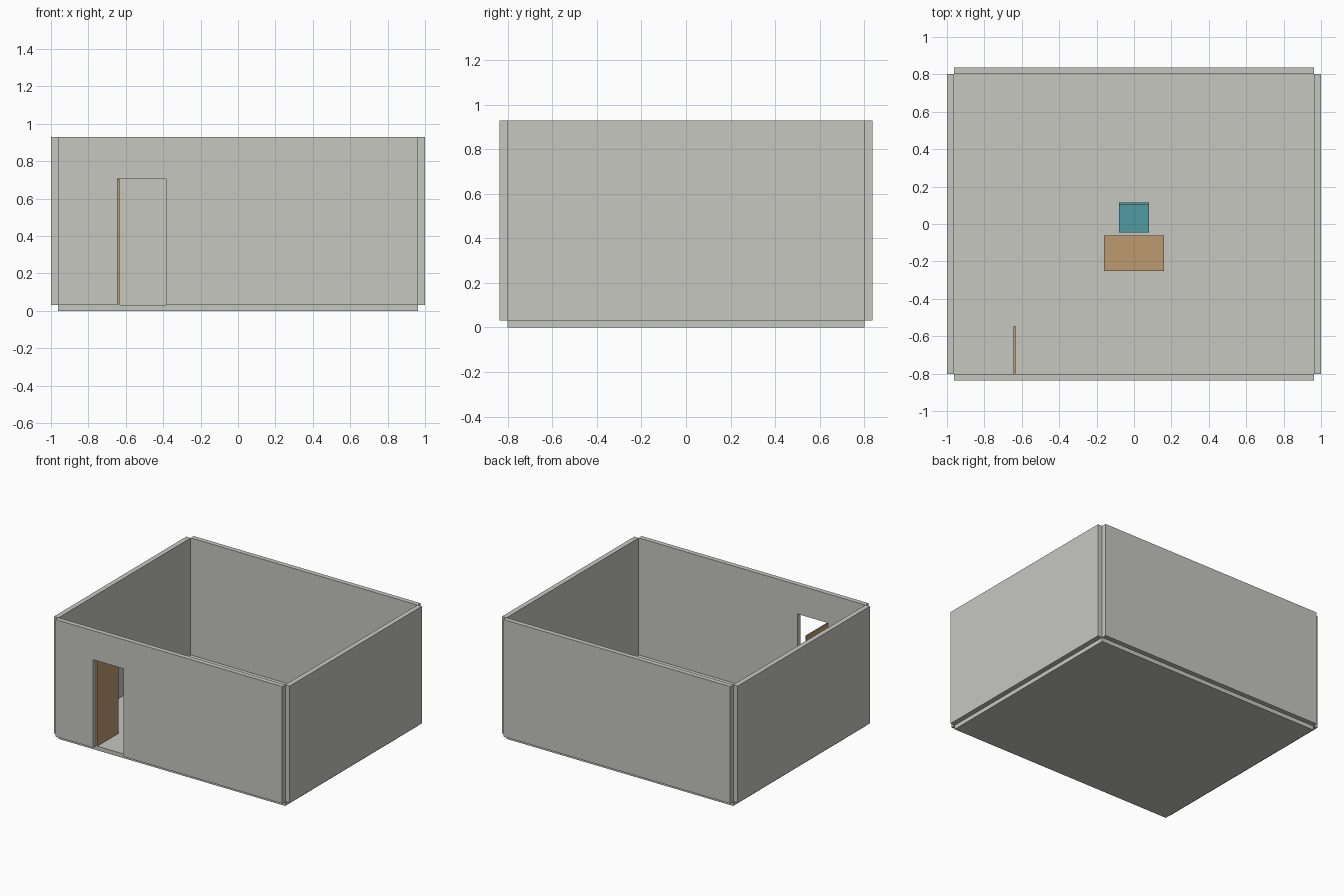
import bpy
import bmesh
from mathutils import Vector

cube = bpy.data.objects.get("Cube")
if cube:
    bpy.data.objects.remove(cube, do_unlink=True)


def material(name, rgb):
    mat = bpy.data.materials.new(name)
    mat.use_nodes = True
    mat.diffuse_color = (*rgb, 1)
    mat.node_tree.nodes["Principled BSDF"].inputs["Base Color"].default_value = (*rgb, 1)
    return mat


plaster = material("pale grey plaster", (0.57, 0.575, 0.535))
wood = material("light wood", (0.51, 0.325, 0.16))
teal = material("teal fabric", (0.084, 0.33, 0.365))


def finish(bm, name, mat):
    bmesh.ops.recalc_face_normals(bm, faces=bm.faces)
    mesh = bpy.data.meshes.new(name)
    bm.to_mesh(mesh)
    bm.free()
    mesh.materials.append(mat)
    obj = bpy.data.objects.new(name, mesh)
    bpy.context.collection.objects.link(obj)
    return obj


def box(name, low, high, mat):
    low, high = Vector(low), Vector(high)
    bm = bmesh.new()
    bmesh.ops.create_cube(bm, size=1)
    bmesh.ops.scale(bm, vec=high - low, verts=bm.verts)
    bmesh.ops.translate(bm, vec=(low + high) / 2, verts=bm.verts)
    return finish(bm, name, mat)


def legs(name, x, y_front, y_back, top, size, mat):
    # Four square legs set at the corners of a rectangle
    for side, x0 in (("right", -x), ("left", x - size)):
        for end, y0 in (("front", y_front), ("back", y_back - size)):
            box(f"{name}_leg_{end}_{side}", (x0, y0, FLOOR),
                (x0 + size, y0 + size, top), mat)


FLOOR = 0.032
TOP = 0.93
X_IN, X_OUT = 0.962, 1.0
Y_IN, Y_OUT = 0.801, 0.838
DOOR_R, DOOR_L, DOOR_TOP = -0.643, -0.386, 0.707

# Floor slab, side walls and back wall
box("floor", (-X_IN, -Y_IN, 0), (X_IN, Y_IN, FLOOR), plaster)
box("right_wall", (-X_OUT, -Y_IN, FLOOR), (-X_IN, Y_IN, TOP), plaster)
box("left_wall", (X_IN, -Y_IN, FLOOR), (X_OUT, Y_IN, TOP), plaster)
box("back_wall", (-X_IN, Y_IN, FLOOR), (X_IN, Y_OUT, TOP), plaster)

# Front wall: outline with a doorway, extruded to its thickness
outline = [(-X_IN, FLOOR), (DOOR_R, FLOOR), (DOOR_R, DOOR_TOP), (DOOR_L, DOOR_TOP),
           (DOOR_L, FLOOR), (X_IN, FLOOR), (X_IN, TOP), (-X_IN, TOP)]
bm = bmesh.new()
face = bm.faces.new([bm.verts.new((x, -Y_OUT, z)) for x, z in outline])
extruded = bmesh.ops.extrude_face_region(bm, geom=[face], use_keep_orig=True)
moved = [v for v in extruded["geom"] if isinstance(v, bmesh.types.BMVert)]
bmesh.ops.translate(bm, vec=(0, Y_OUT - Y_IN, 0), verts=moved)
finish(bm, "front_wall", plaster)

# Door standing open into the room
box("door", (DOOR_R, -Y_IN, FLOOR), (DOOR_R + 0.01, -0.545, DOOR_TOP - 0.002), wood)

# Desk
box("desk_top", (-0.16, -0.252, 0.256), (0.16, -0.061, 0.272), wood)
legs("desk", 0.155, -0.247, -0.066, 0.256, 0.016, wood)

# Chair facing the desk
box("chair_seat", (-0.08, -0.045, 0.16), (0.08, 0.114, 0.176), teal)
box("chair_back", (-0.08, 0.101, 0.176), (0.08, 0.114, 0.32), teal)
legs("chair", 0.078, -0.043, 0.112, 0.16, 0.013, teal)
